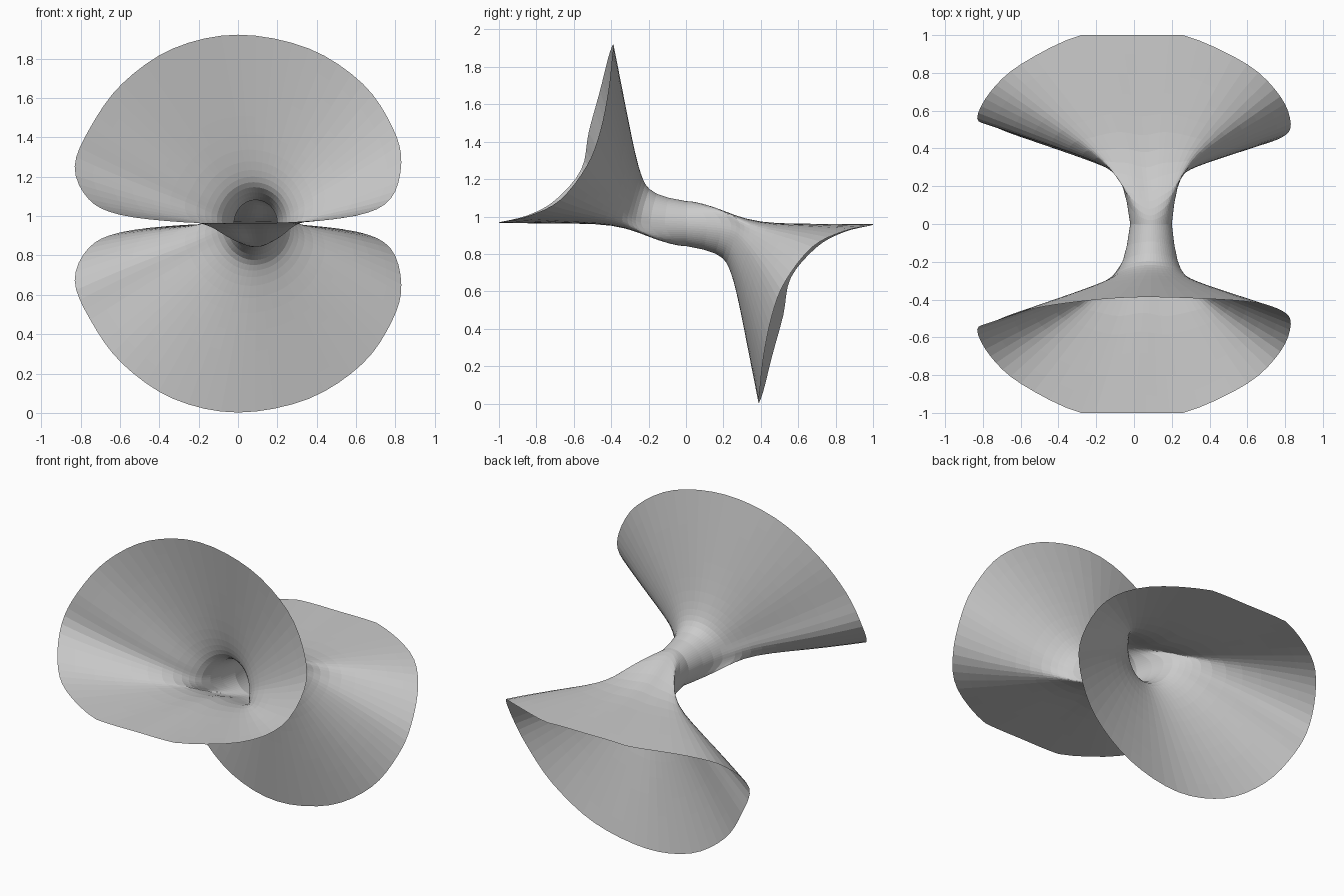
import bpy, bmesh
from math import sin, cos, pi, exp
from mathutils import Vector

if "Cube" in bpy.data.objects:
    bpy.data.objects.remove(bpy.data.objects["Cube"])

CZ = 0.962         # height of the centre
STEPS = 4          # subdivisions between rim control points

# Funnel mouth (side, forward, up): right half bottom to top, then left half down
RIM = [Vector(p) for p in [
    (0, 1, .004), (.26, 1, .007), (.60, .845, .04), (.775, .675, .125),
    (.83, .53, .31), (.785, .46, .49), (.635, .415, .71), (.36, .395, .89),
    (0, .388, .96),
    (-.33, .415, .89), (-.59, .46, .71), (-.75, .52, .49), (-.83, .56, .29),
    (-.76, .70, .125), (-.60, .845, .045), (-.28, 1, .007)]]
COUNT = len(RIM) * STEPS


def rim_point(i):
    """Smooth closed curve through the rim points."""
    k, t = divmod(i, STEPS)
    t /= STEPS
    a, b, c, d = (RIM[(k + j) % len(RIM)] for j in (-1, 0, 1, 2))
    return 0.5 * (2 * b + (c - a) * t + (2 * a - 5 * b + 4 * c - d) * t * t
                  + (3 * b - a - 3 * c + d) * t ** 3)


def surface_point(i, s):
    """s runs from the middle of the neck (0) to the rim (1)."""
    ang = 2 * pi * i / COUNT
    neck = exp(-(s / 0.25) ** 2)
    u = min(1, min(ang, 2 * pi - ang) / (pi * 0.5))
    back = u * u * (3 - 2 * u) * (1 + 0.2 * sin(ang) ** 2)
    push = 0.2 * (1 - s) * (1 - exp(-s / 0.035)) * back
    r = rim_point(i) * s
    x = r.x + 0.11 * neck * sin(ang) + 0.09 * (1 - s)
    y = min(r.y + push, 1)
    sag = 0.08 * s * (1 - s) * sin(ang) ** 2
    z = r.z - 0.12 * neck * cos(ang) - sag
    return Vector((x, y, z))


# Each funnel is the other turned half a revolution about the x axis
stations = [0, .02, .045, .08, .12, .17, .23, .3, .38, .47, .57, .68, .79, .9, 1]
bm = bmesh.new()
for sign in (-1, 1):
    rings = []
    for s in stations:
        pts = [surface_point(i, s) for i in range(COUNT)]
        rings.append([bm.verts.new((p.x, sign * p.y, CZ - sign * p.z)) for p in pts])
    for a, b in zip(rings, rings[1:]):
        for i in range(COUNT):
            j = (i + 1) % COUNT
            bm.faces.new((a[i], a[j], b[j], b[i]))
# Join the two funnels at the neck
bmesh.ops.remove_doubles(bm, verts=bm.verts, dist=0.0005)
bmesh.ops.recalc_face_normals(bm, faces=bm.faces)

mesh = bpy.data.meshes.new("double_funnel")
bm.to_mesh(mesh)
bm.free()
obj = bpy.data.objects.new("double_funnel", mesh)
bpy.context.collection.objects.link(obj)
